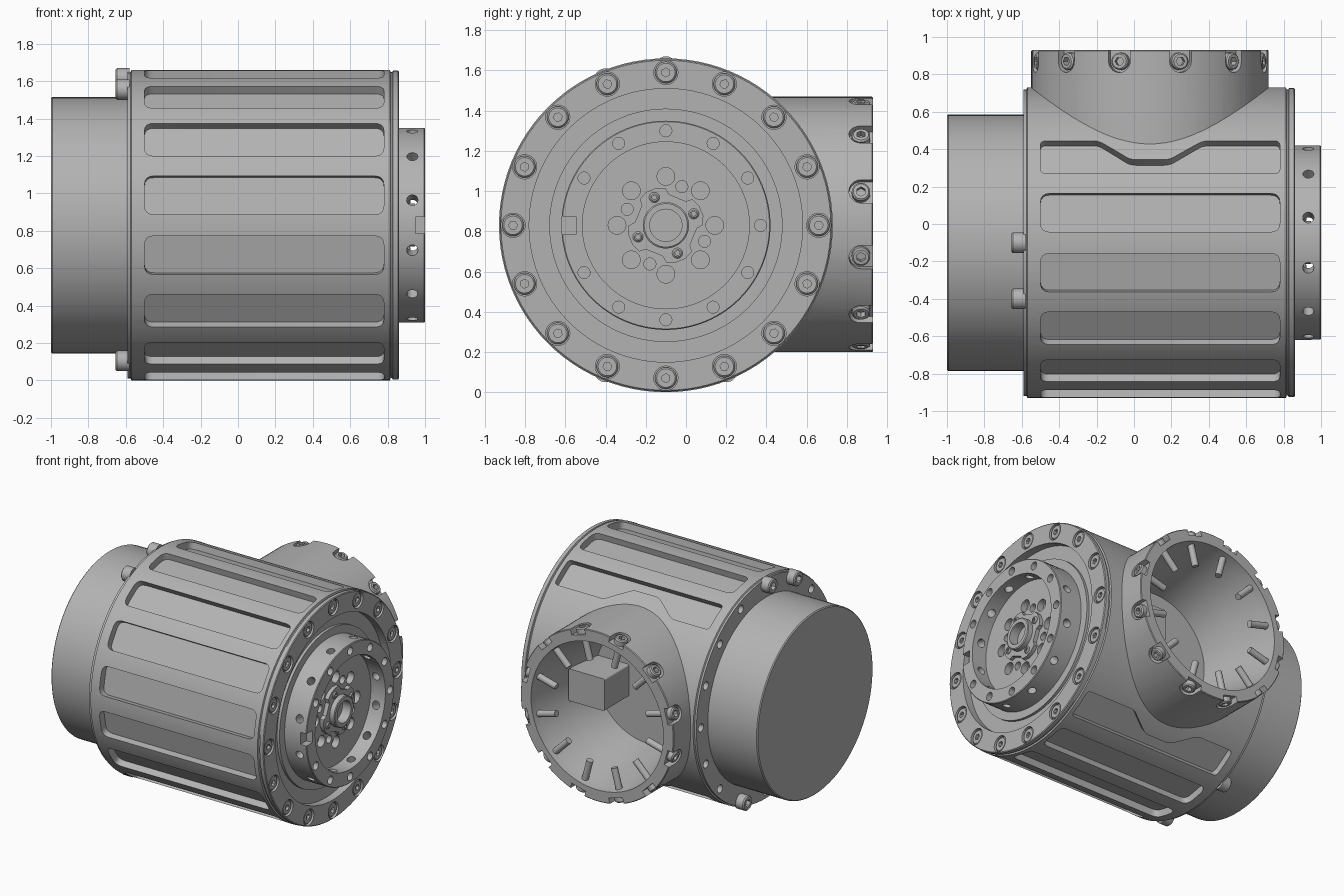
import bpy, bmesh
from math import sin, cos, pi, radians, hypot
from mathutils import Matrix, Vector

if "Cube" in bpy.data.objects:
    bpy.data.objects.remove(bpy.data.objects["Cube"])

metal = bpy.data.materials.new("grey_metal")
metal.use_nodes = True
metal.diffuse_color = (0.45, 0.45, 0.45, 1)
metal.node_tree.nodes["Principled BSDF"].inputs["Base Color"].default_value = (0.45, 0.45, 0.45, 1)

AXIS = Vector((0, -0.1, 0.83))        # centre line of the drum, along x
PORT = Vector((0.085, 0, 0.835))      # centre line of the side port, along y
ALONG_X = Matrix.Translation(AXIS) @ Matrix.Rotation(pi / 2, 4, 'Y')
ALONG_Y = Matrix.Translation(PORT) @ Matrix.Rotation(-pi / 2, 4, 'X')


def circle(r, n=24):
    return [(r * cos(2 * pi * i / n), r * sin(2 * pi * i / n)) for i in range(n)]


def rounded(points, r):
    """Round every corner of a polygon."""
    out = []
    for i, p in enumerate(points):
        p = Vector(p)
        a = p + (Vector(points[i - 1]) - p).normalized() * r
        b = p + (Vector(points[(i + 1) % len(points)]) - p).normalized() * r
        for t in (0, 0.25, 0.5, 0.75, 1):
            out.append(a * (1 - t) ** 2 + p * 2 * t * (1 - t) + b * t * t)
    return out


def prism(bm, points, z0, z1, m):
    low = [bm.verts.new(m @ Vector((p[0], p[1], z0))) for p in points]
    top = [bm.verts.new(m @ Vector((p[0], p[1], z1))) for p in points]
    bm.faces.new(low[::-1])
    bm.faces.new(top)
    for i in range(len(low)):
        j = (i + 1) % len(low)
        bm.faces.new((low[i], low[j], top[j], top[i]))


def lathe(bm, profile, m, n=96, closed=False, hex_r=None):
    """Turn (radius, height) points round local z; hex_r makes that radius six-sided."""
    rings = []
    for r, z in profile:
        if r == 0:
            rings.append([bm.verts.new(m @ Vector((0, 0, z)))] * n)
            continue
        ring = []
        for i in range(n):
            a = 2 * pi * i / n
            k = cos(pi / 6) / cos(a % (pi / 3) - pi / 6) if r == hex_r else 1
            ring.append(bm.verts.new(m @ Vector((r * k * cos(a), r * k * sin(a), z))))
        rings.append(ring)
    pairs = list(zip(rings, rings[1:])) + ([(rings[-1], rings[0])] if closed else [])
    for a, b in pairs:
        for i in range(n):
            j = (i + 1) % n
            bm.faces.new(list(dict.fromkeys((a[i], a[j], b[j], b[i]))))


def bolt(bm, m, r, z0, z1, socket):
    d = (z1 - z0) * 0.6
    lathe(bm, [(0, z0), (r, z0), (r, z1 - 0.008), (r - 0.008, z1), (socket, z1),
               (socket, z1 - d), (0, z1 - d)], m, 24, hex_r=socket)


def finish(name, bm):
    bmesh.ops.recalc_face_normals(bm, faces=bm.faces)
    mesh = bpy.data.meshes.new(name)
    bm.to_mesh(mesh)
    bm.free()
    mesh.materials.append(metal)
    ob = bpy.data.objects.new(name, mesh)
    bpy.context.collection.objects.link(ob)
    return ob


def activate(ob):
    bpy.ops.object.select_all(action='DESELECT')
    ob.select_set(True)
    bpy.context.view_layer.objects.active = ob


def combine(ob, bm, operation='DIFFERENCE'):
    tool = finish("cutter", bm)
    tool.hide_render = True
    mod = ob.modifiers.new("bool", 'BOOLEAN')
    mod.operation, mod.solver, mod.object = operation, 'EXACT', tool
    activate(ob)
    bpy.ops.object.modifier_apply(modifier=mod.name)
    bpy.data.objects.remove(tool)


def polar(deg, r=0.0, x=0.0):
    """Frame on the drum: local z points outward, angle runs from the top to the front."""
    return (Matrix.Translation(AXIS) @ Matrix.Rotation(radians(deg), 4, 'X')
            @ Matrix.Translation((x, 0, r)))


def facing(deg, r, x, side=1):
    """Frame on an end of the drum: local z points along +x or -x."""
    return polar(deg, r, x) @ Matrix.Rotation(side * pi / 2, 4, 'Y')


def port_frame(deg):
    return (Matrix.Translation(PORT) @ Matrix.Rotation(radians(deg), 4, 'Y')
            @ Matrix.Translation((0, 0.87, 0)))


# Drum housing with its recessed front flange
bm = bmesh.new()
lathe(bm, [(0, -0.59), (0.82, -0.59), (0.82, -0.575), (0.83, -0.57), (0.83, 0.812),
           (0.818, 0.816), (0.818, 0.824), (0.826, 0.828), (0.826, 0.855), (0.82, 0.86),
           (0.68, 0.86), (0.68, 0.80), (0.58, 0.80), (0.58, 0.82), (0, 0.82)], ALONG_X)
housing = finish("drum_housing", bm)

# Side port and its hollow
bm = bmesh.new()
lathe(bm, [(0, 0.2), (0.635, 0.2), (0.635, 0.925), (0.63, 0.93), (0, 0.93)], ALONG_Y)
combine(housing, bm, 'UNION')
bm = bmesh.new()
lathe(bm, [(0, 0.33), (0.43, 0.33), (0.47, 0.6), (0.54, 0.86), (0.55, 0.95), (0, 0.95)], ALONG_Y)
combine(housing, bm)

# Long pockets round the drum; the two beside the port are cut short in the middle
bm = bmesh.new()
w = 0.105
plain = [(-0.5, -w), (0.78, -w), (0.78, w), (-0.5, w)]
notched = plain[:3] + [(0.37, w), (0.19, -0.02), (-0.02, -0.02), (-0.19, w)] + plain[3:]
for i in range(12):
    deg = -33.75 + 22.5 * i
    shape = plain
    if i == 0:
        shape = notched
    elif i == 11:
        shape = [(x, -y) for x, y in notched[::-1]]
    prism(bm, rounded(shape, 0.05 if shape is plain else 0.03), 0.775, 0.9, polar(deg))
combine(housing, bm)

# Bolt holes in both ends and open-ended seats round the port rim
bm = bmesh.new()
rear_bolts = (0, 1, 7, 9)
for i in range(16):
    prism(bm, circle(0.06), -0.035, 0.05, facing(22.5 * i, 0.76, 0.86))
    if i not in rear_bolts:
        prism(bm, circle(0.03, 16), -0.05, 0.05, facing(22.5 * i, 0.765, -0.59, -1))
seat = [(0.06, 0.12), (-0.06, 0.12)] + [(0.06 * cos(a), 0.06 * sin(a))
                                        for a in [pi + pi * k / 10 for k in range(11)]]
for i in range(12):
    prism(bm, seat, 0.59, 0.75, port_frame(15 + 30 * i))
combine(housing, bm)

# Rear cap
bm = bmesh.new()
lathe(bm, [(0, -1), (0.678, -1), (0.685, -0.993), (0.685, -0.58), (0, -0.58)], ALONG_X)
cap = finish("rear_cap", bm)

# Output ring with face holes, side holes and a key notch
bm = bmesh.new()
lathe(bm, [(0.415, 0.81), (0.52, 0.81), (0.52, 0.995), (0.515, 1.0), (0.415, 1.0)],
      ALONG_X, closed=True)
ring = finish("output_ring", bm)
bm = bmesh.new()
for i in range(12):
    if i != 3:
        prism(bm, circle(0.03, 16), -0.08, 0.02, facing(30 * i, 0.47, 1.0))
    prism(bm, circle(0.03, 16), 0.38, 0.56, polar(15 + 30 * i, 0, 0.932))
prism(bm, [(0.95, -0.045), (1.02, -0.045), (1.02, 0.045), (0.95, 0.045)], 0.447, 0.56, polar(90))
combine(ring, bm)

# Output plate with its hole pattern
bm = bmesh.new()
lathe(bm, [(0, 0.81), (0.417, 0.81), (0.417, 0.88), (0, 0.88)], ALONG_X)
plate = finish("output_plate", bm)
bm = bmesh.new()
for i in range(8):
    prism(bm, circle(0.044), -0.05, 0.05, facing(45 * i, 0.243, 0.88))
for i in range(4):
    prism(bm, circle(0.03, 16), -0.05, 0.05, facing(-22.5 + 90 * i, 0.208, 0.88))
combine(plate, bm)

# Lobed hub with a hollow centre and four screws
bm = bmesh.new()
outline = []
for i in range(4):
    for off, r in ((-28, 0.155), (-22, 0.185), (-8, 0.192), (8, 0.192), (22, 0.185), (28, 0.155)):
        a = radians(22.5 + 90 * i + off)
        outline.append((r * cos(a), r * sin(a)))
prism(bm, outline, 0.0, 0.03, facing(0, 0, 0.88))
hub = finish("hub_plate", bm)
bm = bmesh.new()
prism(bm, circle(0.1, 32), -0.1, 0.1, facing(0, 0, 0.88))
combine(hub, bm)
bm = bmesh.new()
lathe(bm, [(0.08, 0.87), (0.115, 0.87), (0.115, 0.945), (0.108, 0.95), (0.08, 0.95)],
      ALONG_X, 48, closed=True)
tube = finish("hub_tube", bm)
bm = bmesh.new()
for i in range(4):
    bolt(bm, facing(22.5 + 90 * i, 0.15, 0.9), 0.026, 0, 0.022, 0.012)
hub_screws = finish("hub_screws", bm)

# Flange bolts, front and rear
bm = bmesh.new()
for i in range(16):
    bolt(bm, facing(22.5 * i, 0.76, 0.82), 0.054, 0, 0.034, 0.022)
front_bolts = finish("front_flange_bolts", bm)
bm = bmesh.new()
for i in rear_bolts:
    bolt(bm, facing(22.5 * i, 0.785, -0.58, -1), 0.055, 0, 0.075, 0.028)
rear = finish("rear_flange_bolts", bm)

# Port screws, with shanks reaching into the hollow
bm = bmesh.new()
for i in range(12):
    m = port_frame(15 + 30 * i)
    bolt(bm, m, 0.046, 0.575, 0.632, 0.024)
    prism(bm, circle(0.024, 16), 0.39, 0.58, m)
port_screws = finish("port_screws", bm)

# Connector block inside the port
bm = bmesh.new()
block = rounded([(0.24, -0.12), (0.54, -0.12), (0.54, 0.12), (0.24, 0.12)], 0.015)
prism(bm, block, 0.3, 0.62, ALONG_Y @ Matrix.Translation((-PORT.x, 0, 0)))
connector = finish("connector_block", bm)

for ob in (housing, cap, ring, plate, hub, tube, hub_screws, front_bolts, rear,
           port_screws, connector):
    activate(ob)
    bpy.ops.object.shade_smooth_by_angle(angle=radians(30))
